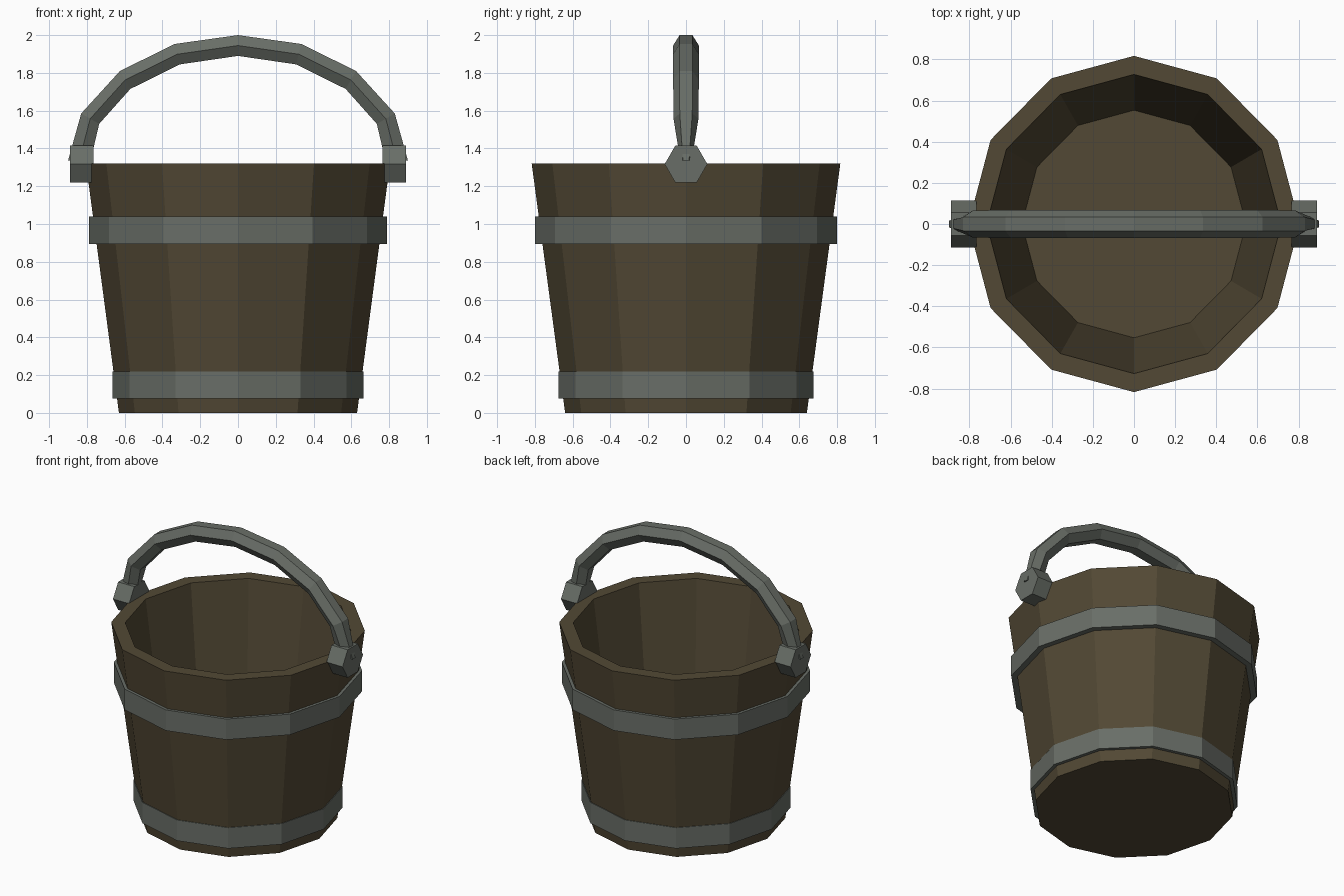
import bpy, bmesh, math
from mathutils import Vector

if "Cube" in bpy.data.objects:
    bpy.data.objects.remove(bpy.data.objects["Cube"])

def material(name, rgb):
    m = bpy.data.materials.new(name)
    m.diffuse_color = (*rgb, 1)
    m.use_nodes = True
    m.node_tree.nodes["Principled BSDF"].inputs["Base Color"].default_value = m.diffuse_color
    return m

WOOD = material("dark wood", (0.085, 0.066, 0.035))
IRON = material("grey iron", (0.14, 0.155, 0.135))
SX = 0.985  # the bucket is slightly narrower in x

def ring(bm, r, z, n=12):
    return [bm.verts.new((SX * r * math.cos(2 * math.pi * i / n),
                          r * math.sin(2 * math.pi * i / n), z)) for i in range(n)]

def bridge(bm, a, b):
    n = len(a)
    for i in range(n):
        bm.faces.new((a[i], a[(i + 1) % n], b[(i + 1) % n], b[i]))

def finish(bm, name, mat):
    bmesh.ops.recalc_face_normals(bm, faces=bm.faces)
    me = bpy.data.meshes.new(name)
    bm.to_mesh(me)
    bm.free()
    me.materials.append(mat)
    ob = bpy.data.objects.new(name, me)
    bpy.context.collection.objects.link(ob)
    return ob

def lathe(name, profile, mat, closed):
    bm = bmesh.new()
    rings = [ring(bm, r, z) for r, z in profile]
    for a, b in zip(rings, rings[1:]):
        bridge(bm, a, b)
    if closed:
        bridge(bm, rings[-1], rings[0])
    else:
        bm.faces.new(rings[0])
        bm.faces.new(rings[-1])
    return finish(bm, name, mat)

# Wooden tub: underside, outer wall, rim, inner wall, floor
lathe("tub", [(0.64, 0), (0.817, 1.32), (0.727, 1.32), (0.553, 0.04)], WOOD, False)

# Iron hoops
for name, r, inner, z0, z1 in (("lower_hoop", 0.674, 0.63, 0.075, 0.22),
                               ("upper_hoop", 0.80, 0.74, 0.895, 1.04)):
    lathe(name, [(r, z0), (r, z1), (inner, z1), (inner, z0)], IRON, True)

# Hexagonal handle lugs
for name, s in (("right_lug", 1), ("left_lug", -1)):
    bm = bmesh.new()
    ends = [[bm.verts.new((s * x, 0.113 * math.cos(k * math.pi / 3),
                           1.317 + 0.113 * math.sin(k * math.pi / 3))) for k in range(6)]
            for x in (0.765, 0.89)]
    bridge(bm, *ends)
    for e in ends:
        bm.faces.new(e)
    finish(bm, name, IRON)

# Arched handle: hexagonal section swept between outer and inner points (half, mirrored)
half = [((0, 2.0), (0, 1.89), 0.068), ((0.335, 1.953), (0.308, 1.845), 0.068),
        ((0.625, 1.81), (0.57, 1.715), 0.068), ((0.83, 1.585), (0.735, 1.53), 0.066),
        ((0.9, 1.335), (0.775, 1.36), 0.032)]
flip = lambda p: (-p[0], p[1])
path = [(flip(o), flip(i), w) for o, i, w in half[:0:-1]] + half
bm = bmesh.new()
sections = []
for o, i, w in path:
    o, i = Vector((o[0], 0, o[1])), Vector((i[0], 0, i[1]))
    c, up = (o + i) / 2, (o - i) / 2
    sections.append([bm.verts.new(c + up * v + Vector((0, w * u, 0))) for u, v in
                     ((1, 0), (0.5, 1), (-0.5, 1), (-1, 0), (-0.5, -1), (0.5, -1))])
for a, b in zip(sections, sections[1:]):
    bridge(bm, a, b)
bm.faces.new(sections[0])
bm.faces.new(sections[-1])
finish(bm, "handle", IRON)
